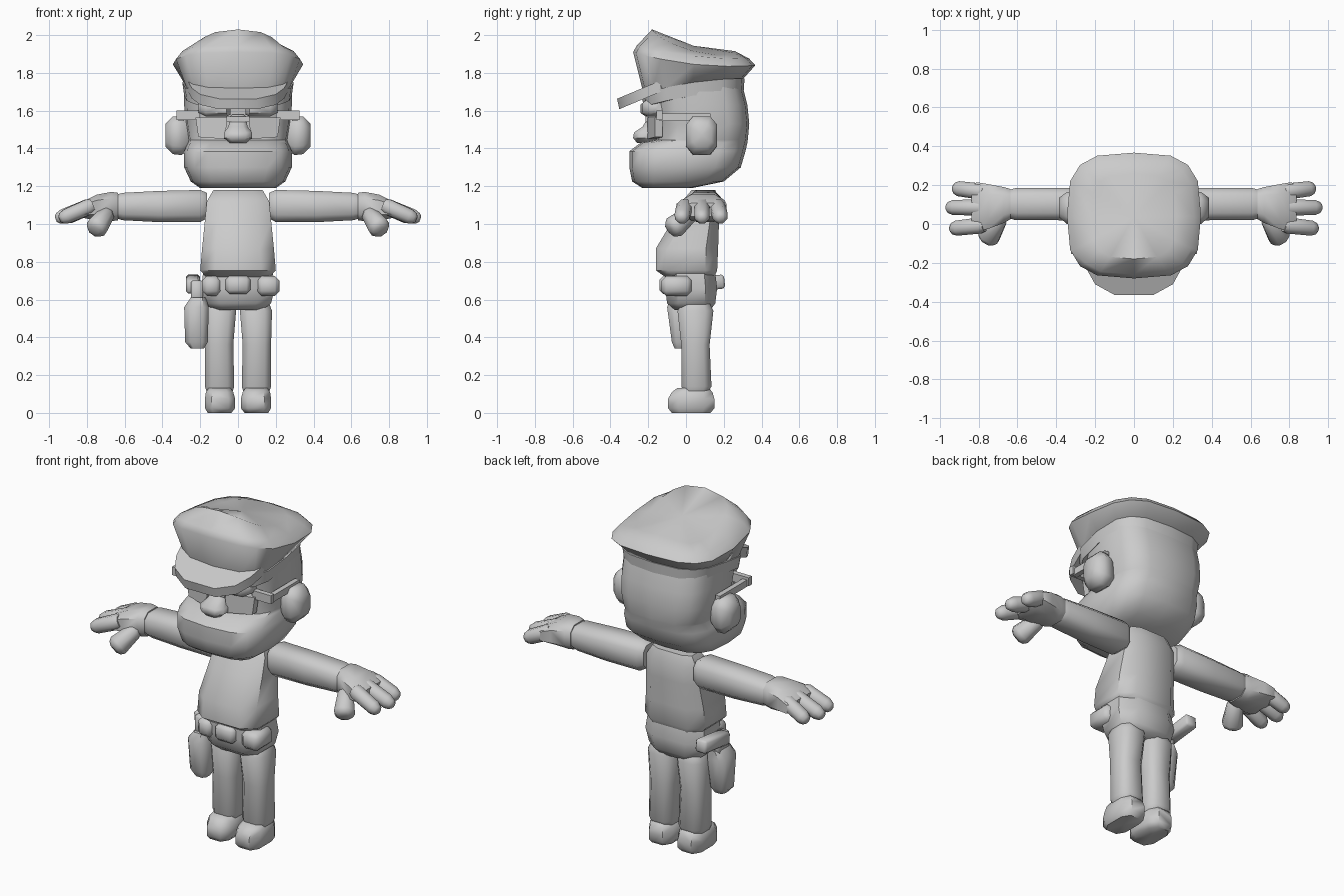
import bpy, bmesh, math
from mathutils import Vector

if "Cube" in bpy.data.objects:
    bpy.data.objects.remove(bpy.data.objects["Cube"])

grey = bpy.data.materials.new("light grey")
grey.diffuse_color = (0.6, 0.6, 0.6, 1)
grey.use_nodes = True
grey.node_tree.nodes["Principled BSDF"].inputs["Base Color"].default_value = grey.diffuse_color


def finish(name, bm, angle=50):
    bmesh.ops.recalc_face_normals(bm, faces=bm.faces)
    me = bpy.data.meshes.new(name)
    bm.to_mesh(me)
    bm.free()
    me.materials.append(grey)
    ob = bpy.data.objects.new(name, me)
    bpy.context.collection.objects.link(ob)
    bpy.ops.object.select_all(action='DESELECT')
    ob.select_set(True)
    bpy.context.view_layer.objects.active = ob
    bpy.ops.object.shade_smooth_by_angle(angle=math.radians(angle))
    return ob


def unit_ring(n, p):
    # rounded square outline, scaled to reach exactly +-1
    off = 0.5 if n == 8 else 0
    pts = []
    for i in range(n):
        a = 2 * math.pi * (i + off) / n
        c, s = math.cos(a), math.sin(a)
        pts.append((math.copysign(abs(c) ** (2 / p), c), math.copysign(abs(s) ** (2 / p), s)))
    m = max(abs(u) for u, v in pts)
    return [(u / m, v / m) for u, v in pts]


def skin(name, rings, side=1, angle=50):
    bm = bmesh.new()
    vs = [[bm.verts.new((x * side, y, z)) for x, y, z in r] for r in rings]
    n = len(vs[0])
    for a, b in zip(vs, vs[1:]):
        for i in range(n):
            bm.faces.new((a[i], a[(i + 1) % n], b[(i + 1) % n], b[i]))
    for r in (vs[0], vs[-1]):
        mid = bm.verts.new(sum((v.co for v in r), Vector()) / n)
        for i in range(n):
            bm.faces.new((r[i], r[(i + 1) % n], mid))
    return finish(name, bm, angle)


def loft(name, axis, stations, n=8, p=3, side=1, angle=50):
    # station: position on axis, then min/max on the two other axes in xyz order
    rings = []
    for t, a0, a1, b0, b1 in stations:
        r = []
        for u, v in unit_ring(n, p):
            a, b = (a0 + a1) / 2 + u * (a1 - a0) / 2, (b0 + b1) / 2 + v * (b1 - b0) / 2
            r.append({'x': (t, a, b), 'y': (a, t, b), 'z': (a, b, t)}[axis])
        rings.append(r)
    return skin(name, rings, side, angle)


def block(name, x0, x1, y0, y1, z0, z1, bevel=0.0, side=1, tilt=0.0):
    bm = bmesh.new()
    bmesh.ops.create_cube(bm, size=1)
    size = Vector((x1 - x0, y1 - y0, z1 - z0))
    mid = Vector((x0 + x1, y0 + y1, z0 + z1)) / 2
    for v in bm.verts:
        v.co = v.co * size
    if bevel:
        bmesh.ops.bevel(bm, geom=bm.edges[:], offset=bevel, segments=1, affect='EDGES', profile=0.5)
    c, s = math.cos(tilt), math.sin(tilt)
    for v in bm.verts:
        x, y, z = v.co
        v.co = ((mid.x + x) * side, mid.y + c * y - s * z, mid.z + s * y + c * z)
    return finish(name, bm)


def capsule(name, p0, p1, r0, r1, side=1):
    # rounded finger between two points
    a, b = Vector(p0), Vector(p1)
    d = (b - a).normalized()
    u = d.cross(Vector((0, 0, 1))).normalized()
    w = u.cross(d)
    L = (b - a).length
    rings = []
    for t, k in ((0, 0.8), (0.12, 1), (0.8, 1), (0.94, 0.75), (1, 0.4)):
        r = (r0 + (r1 - r0) * t) * k
        rings.append([a + d * L * t + u * r * m + w * r * q for m, q in unit_ring(8, 2)])
    return skin(name, rings, side)


# head with heavy jaw
loft("head", 'z', [(z, -h, h, y0, y1) for z, y0, y1, h in (
    (1.19, -.23, .03, .20), (1.225, -.285, .20, .25), (1.30, -.30, .29, .285),
    (1.385, -.30, .315, .285), (1.43, -.24, .325, .265), (1.445, -.16, .327, .265),
    (1.53, -.15, .335, .28), (1.63, -.17, .325, .285), (1.73, -.18, .30, .285))],
    n=16, p=3.2)

# cap: tilted rings, each with front, middle and back heights and a side droop
def cap_ring(y0, y1, h, zf, zm, zb, droop=0, p=3.2):
    out = []
    for u, v in unit_ring(16, p):
        z = zm + v * (zb - zf) / 2 + v * v * ((zf + zb) / 2 - zm) - droop * u * u
        out.append((u * h, (y0 + y1) / 2 + v * (y1 - y0) / 2, z))
    return out

skin("cap_band", [cap_ring(-.225, .305, .285, 1.62, 1.68, 1.70),
                  cap_ring(-.235, .31, .295, 1.69, 1.75, 1.77)])
skin("cap_crown", [cap_ring(-.225, .295, .285, 1.69, 1.745, 1.76),
                   cap_ring(-.28, .367, .345, 1.91, 1.845, 1.84, 0),
                   cap_ring(-.26, .335, .31, 1.945, 1.89, 1.875, 0),
                   cap_ring(-.18, .26, .22, 2.03, 1.945, 1.915, .03)], angle=60)

# cap visor
outer = [(-.265, -.14), (-.245, -.23), (-.2, -.31), (-.1, -.365), (.1, -.365), (.2, -.31), (.245, -.23), (.265, -.14)]
inner = [(x * .9, min(-.1, y * .5)) for x, y in outer]
bm = bmesh.new()
rows = []
for pts, dz in ((outer, 0), (outer, -.055), (inner, -.055), (inner, 0)):
    rows.append([bm.verts.new((x, y + (.012 if dz and pts is outer else 0), 1.663 + dz + (y + .365) * .42))
                 for x, y in pts])
for a, b in zip(rows, rows[1:] + rows[:1]):
    for i in range(7):
        bm.faces.new((a[i], a[i + 1], b[i + 1], b[i]))
for i in (0, 7):
    bm.faces.new([r[i] for r in rows])
finish("cap_visor", bm, 40)

# nose
loft("nose", 'z', [(1.43, -.045, .045, -.26, -.15), (1.455, -.075, .075, -.28, -.14),
                   (1.485, -.075, .075, -.275, -.14), (1.515, -.05, .05, -.23, -.13),
                   (1.565, -.045, .045, -.20, -.13), (1.58, -.03, .03, -.18, -.13)])

# glasses bridge and, on both sides, lens, arm, brow, ear, limbs
block("glasses_bridge", -.06, .06, -.215, -.16, 1.54, 1.57)
for s, tag in ((1, "left"), (-1, "right")):
    bm = bmesh.new()
    front = [(.055, -.205, 1.565), (.225, -.165, 1.565), (.21, -.165, 1.46), (.07, -.205, 1.45)]
    f = [bm.verts.new((x * s, y, z)) for x, y, z in front]
    k = [bm.verts.new((x * s, y + .04, z)) for x, y, z in front]
    bm.faces.new(f)
    bm.faces.new(k[::-1])
    for i in range(4):
        bm.faces.new((f[i], f[(i + 1) % 4], k[(i + 1) % 4], k[i]))
    finish("lens_" + tag, bm, 30)
    block("glasses_hinge_" + tag, .20, .325, -.155, -.125, 1.55, 1.60, 0, s)
    block("glasses_arm_" + tag, .285, .315, -.14, .13, 1.545, 1.585, 0, s)
    loft("brow_" + tag, 'x', [(.04, -.20, -.13, 1.58, 1.63), (.06, -.24, -.13, 1.57, 1.65),
                              (.17, -.23, -.12, 1.57, 1.66), (.21, -.19, -.12, 1.59, 1.64)], side=s)
    loft("ear_" + tag, 'x', [(.26, .03, .14, 1.39, 1.55), (.30, .0, .165, 1.365, 1.57),
                             (.345, .0, .165, 1.37, 1.57), (.385, .035, .135, 1.41, 1.53)], side=s)
    # arm and hand
    loft("arm_" + tag, 'x', [(.165, .04, .165, 1.03, 1.165), (.20, .015, .185, 1.01, 1.18),
                             (.42, .02, .185, 1.01, 1.175), (.61, .02, .185, 1.02, 1.165),
                             (.645, .03, .175, 1.03, 1.155)], side=s)
    loft("palm_" + tag, 'x', [(.635, .025, .18, 1.02, 1.165), (.67, .005, .19, 1.015, 1.17),
                              (.75, -.025, .205, 1.02, 1.155), (.81, -.04, .215, 1.03, 1.125),
                              (.835, -.02, .195, 1.04, 1.11)], side=s)
    for nm, y0, y1, x1 in (("front", -.005, -.025, .945), ("middle", .085, .085, .965), ("back", .165, .185, .93)):
        capsule("finger_%s_%s" % (nm, tag), (.77, y0, 1.10), (x1, y1, 1.025), .042, .038, s)
    capsule("thumb_" + tag, (.69, .03, 1.06), (.76, -.085, .965), .04, .06, s)
    # leg and shoe
    loft("leg_" + tag, 'z', [(.11, .03, .165, -.01, .115), (.14, .02, .175, -.025, .135),
                             (.36, .025, .175, -.025, .125), (.54, .01, .18, -.045, .145),
                             (.58, .025, .165, -.02, .125)], side=s)
    loft("shoe_" + tag, 'z', [(0, .035, .16, -.075, .13), (.025, .015, .175, -.095, .15),
                              (.075, .015, .175, -.095, .15), (.11, .025, .17, -.075, .14),
                              (.132, .04, .155, -.045, .12)], side=s)
    # belt pouch
    block("belt_pouch_" + tag, .10 if s > 0 else .09, .22 if s > 0 else .19, -.13, .03, .62, .725, .025, s)

# torso and hips
loft("torso", 'z', [(.72, -.17, .17, -.11, .15), (.755, -.20, .20, -.16, .165), (.87, -.19, .19, -.16, .17),
                    (1.02, -.175, .175, -.07, .175), (1.12, -.165, .165, -.02, .175),
                    (1.18, -.13, .13, .03, .155)], n=8, p=3.6)
loft("hips", 'z', [(.545, -.13, .13, -.06, .13), (.58, -.175, .175, -.10, .155), (.66, -.195, .195, -.11, .165),
                   (.74, -.185, .185, -.11, .155)], n=8)
block("belt_buckle", -.065, .065, -.14, -.06, .63, .725, .02)

# holster and sidearm grip
loft("holster", 'z', [(.34, -.25, -.18, -.06, .01), (.375, -.28, -.16, -.075, .03), (.56, -.285, -.155, -.10, .06),
                      (.61, -.25, -.17, -.08, .06)])
block("holster_strap", -.25, -.185, -.06, .05, .58, .70, .01)
block("sidearm_grip", -.275, -.20, -.03, .205, .645, .72, .012, 1, .12)
